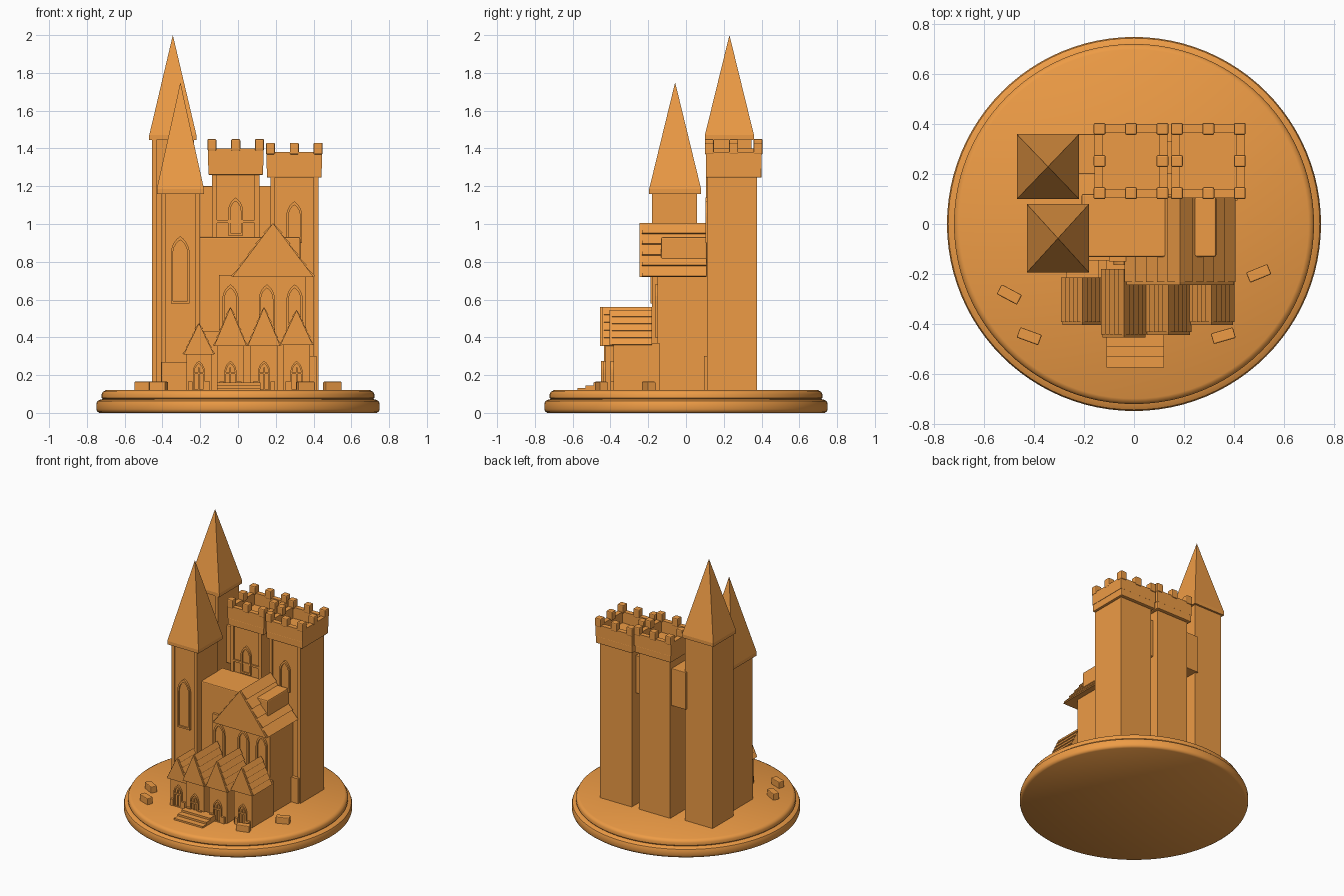
import bpy, bmesh, math
from mathutils import Matrix

if "Cube" in bpy.data.objects:
    bpy.data.objects.remove(bpy.data.objects["Cube"])

mat = bpy.data.materials.new("orange_plastic")
mat.diffuse_color = (0.85, 0.33, 0.06, 1)
mat.use_nodes = True
mat.node_tree.nodes["Principled BSDF"].inputs["Base Color"].default_value = mat.diffuse_color


def finish(name, bm, bevel=0.0):
    bmesh.ops.recalc_face_normals(bm, faces=bm.faces)
    me = bpy.data.meshes.new(name)
    bm.to_mesh(me)
    bm.free()
    ob = bpy.data.objects.new(name, me)
    bpy.context.collection.objects.link(ob)
    me.materials.append(mat)
    if bevel:
        m = ob.modifiers.new("Bevel", "BEVEL")
        m.width, m.segments = bevel, 2
    return ob


def add_box(bm, x0, x1, y0, y1, z0, z1):
    m = Matrix.Translation(((x0 + x1) / 2, (y0 + y1) / 2, (z0 + z1) / 2))
    bmesh.ops.create_cube(bm, size=1, matrix=m @ Matrix.Diagonal((x1 - x0, y1 - y0, z1 - z0, 1)))


def box(name, *dims, bevel=0.0):
    bm = bmesh.new()
    add_box(bm, *dims)
    return finish(name, bm, bevel)


def add_prism(bm, pts, y0, y1):
    """Extrude an x/z outline along y."""
    a = [bm.verts.new((x, y0, z)) for x, z in pts]
    b = [bm.verts.new((x, y1, z)) for x, z in pts]
    bm.faces.new(a)
    bm.faces.new(b[::-1])
    for i in range(len(a)):
        j = (i + 1) % len(a)
        bm.faces.new((a[i], b[i], b[j], a[j]))


def arch_pts(cx, w, z0, z1):
    """Pointed gothic arch outline, half width w."""
    zs = z1 - 1.9 * w
    right = []
    for i in range(6):
        t = math.radians(60 * i / 5)
        right.append((w - 2 * w * (1 - math.cos(t)), zs + 1.9 * w * math.sin(t) / math.sin(math.radians(60))))
    pts = [(-w, z0), (w, z0)] + right + [(-x, z) for x, z in right[-2::-1]]
    return [(cx + x, z) for x, z in pts]


def arch_window(name, cx, w, y, z0, z1, t=0.012):
    """Raised arch frame with a shallower pane; y is the wall face."""
    bm = bmesh.new()
    outer = arch_pts(cx, w, z0, z1)
    inner = arch_pts(cx, w - t, z0 + t, z1 - 1.6 * t)
    rings = [[bm.verts.new((x, yy, z)) for x, z in p]
             for p, yy in ((outer, y), (outer, y - 0.014), (inner, y - 0.014), (inner, y))]
    n = len(outer)
    for a, b in zip(rings, rings[1:]):
        for i in range(n):
            j = (i + 1) % n
            bm.faces.new((a[i], a[j], b[j], b[i]))
    add_prism(bm, inner, y - 0.004, y + 0.01)
    return finish(name, bm)


def shingle_roof(name, cx, hw, y0, y1, z0, z1, n, t=0.009):
    """Solid gable roof whose slopes step out in overlapping courses."""
    h = z1 - z0
    length = math.hypot(hw, h)
    nx, nz = h / length, hw / length
    right = []
    for i in range(n):
        a, b = i / n, (i + 1) / n
        right.append((hw * a, z1 - h * a))
        right.append((hw * b + nx * t, z1 - h * b + nz * t))
    right.append((hw, z0))
    pts = [(cx + x, z) for x, z in right] + [(cx - x, z) for x, z in right[:0:-1]]
    bm = bmesh.new()
    add_prism(bm, pts, y0 + 0.012, y1)
    # plain gable board on the front
    add_prism(bm, [(cx - hw, z0), (cx + hw, z0), (cx, z1)], y0, y0 + 0.014)
    return finish(name, bm)


# round base: two stacked rounded discs
bm = bmesh.new()
prof = [(0, 0), (0.735, 0), (0.746, 0.008), (0.75, 0.02), (0.75, 0.048), (0.745, 0.062), (0.73, 0.07),
        (0.716, 0.073), (0.722, 0.08), (0.722, 0.1), (0.715, 0.112), (0.7, 0.12), (0, 0.12)]
vs = [bm.verts.new((r, 0, z)) for r, z in prof]
es = [bm.edges.new(p) for p in zip(vs, vs[1:])]
bmesh.ops.spin(bm, geom=vs + es, cent=(0, 0, 0), axis=(0, 0, 1), angle=math.tau, steps=96)
bmesh.ops.remove_doubles(bm, verts=bm.verts, dist=1e-5)
base = finish("round_base", bm)
bpy.context.view_layer.objects.active = base
base.select_set(True)
bpy.ops.object.shade_smooth_by_angle(angle=math.radians(40))
base.select_set(False)

G = 0.115  # ground level, slightly sunk


def corner_strips(name, x0, x1, y0, z0, z1, w=0.025):
    bm = bmesh.new()
    add_box(bm, x0, x0 + w, y0 - 0.008, y0 + 0.01, z0, z1)
    add_box(bm, x1 - w, x1, y0 - 0.008, y0 + 0.01, z0, z1)
    finish(name, bm)


# spire towers
def spire_tower(name, x0, x1, y0, y1, eave, tip, inset):
    box(name + "_body", x0 + inset, x1 - inset, y0 + inset, y1 - inset, G, eave + 0.01)
    bm = bmesh.new()
    ring = [(x0, y0), (x1, y0), (x1, y1), (x0, y1)]
    lo = [bm.verts.new((x, y, eave)) for x, y in ring]
    hi = [bm.verts.new((x, y, eave + 0.025)) for x, y in ring]
    top = bm.verts.new(((x0 + x1) / 2, (y0 + y1) / 2, tip))
    bm.faces.new(lo)
    for i in range(4):
        j = (i + 1) % 4
        bm.faces.new((lo[i], lo[j], hi[j], hi[i]))
        bm.faces.new((hi[i], hi[j], top))
    finish(name + "_roof", bm)
    corner_strips(name + "_strips", x0 + inset, x1 - inset, y0 + inset, G, eave)


spire_tower("back_spire", -0.47, -0.22, 0.10, 0.36, 1.445, 2.0, 0.014)
spire_tower("front_spire", -0.43, -0.18, -0.195, 0.08, 1.16, 1.75, 0.022)
box("front_spire_plinth", -0.405, -0.21, -0.19, 0.05, G, 0.27)
arch_window("front_spire_window", -0.306, 0.05, -0.173, 0.58, 0.935)


# battlement towers
def keep_tower(name, cx, hw, cw, z_band, z_par, z_top):
    y0, y1 = 0.105, 0.40
    cy = (y0 + y1) / 2
    box(name + "_body", cx - hw, cx + hw, 0.118, 0.376, G, z_band + 0.01)
    corner_strips(name + "_strips", cx - hw, cx + hw, 0.118, G, z_band)
    box(name + "_band", cx - cw, cx + cw, y0, y1, z_band, z_band + 0.055, bevel=0.006)
    bm = bmesh.new()
    t, c, za = 0.034, cw + 0.002, z_band + 0.05
    add_box(bm, cx - c, cx + c, y0, y0 + t, za, z_par)
    add_box(bm, cx - c, cx + c, y1 - t, y1, za, z_par)
    for s in (-1, 1):
        xs = sorted((cx + s * c, cx + s * (c - t)))
        add_box(bm, *xs, y0, y1, za, z_par)
    finish(name + "_parapet", bm)
    bm = bmesh.new()
    for i in (-1, 0, 1):
        for j in (-1, 0, 1):
            if i or j:
                x, y, r = cx + i * 0.126, cy + j * 0.129, 0.024
                add_box(bm, x - r, x + r, y - r, y + r, z_par - 0.012, z_top)
    finish(name + "_merlons", bm, 0.007)


keep_tower("middle_keep", -0.012, 0.125, 0.145, 1.26, 1.4, 1.45)
keep_tower("right_keep", 0.298, 0.127, 0.145, 1.245, 1.38, 1.43)
arch_window("middle_keep_window", -0.013, 0.04, 0.118, 0.94, 1.14)
arch_window("right_keep_window", 0.298, 0.042, 0.118, 0.9, 1.12)
box("middle_keep_sill", -0.12, 0.1, 0.108, 0.13, 1.005, 1.02)
box("right_keep_plinth", 0.35, 0.415, 0.095, 0.13, G, 0.3)

# bridges between the towers
box("left_bridge", -0.25, -0.12, 0.20, 0.36, 0.93, 1.2, bevel=0.004)
box("right_bridge", 0.09, 0.19, 0.20, 0.33, 0.93, 1.2)

# hall with flat top, running through the gabled house
box("hall", -0.21, 0.12, -0.132, 0.12, G, 0.93, bevel=0.006)
box("hall_side_dormer", 0.1, 0.33, -0.132, 0.11, 0.6, 0.93, bevel=0.008)
box("house_body", -0.10, 0.36, -0.15, 0.12, G, 0.73)
box("hall_plinth", -0.21, -0.08, -0.147, 0, G, 0.43)
shingle_roof("house_roof", 0.185, 0.215, -0.245, 0.108, 0.72, 1.005, 5)
for i, x in enumerate((-0.04, 0.153, 0.3)):
    arch_window(f"house_window_{i}", x, 0.043, -0.15, 0.4, 0.68)

# row of gabled porches: centre, roof half width, front, back, eave, ridge
porches = [(-0.207, 0.08, -0.405, -0.215, 0.31, 0.475), (-0.04, 0.086, -0.455, -0.18, 0.355, 0.56),
           (0.138, 0.086, -0.445, -0.18, 0.355, 0.56), (0.31, 0.086, -0.405, -0.18, 0.36, 0.545)]
for i, (x, hw, f, b, e, r) in enumerate(porches):
    shingle_roof(f"porch_roof_{i}", x, hw, f, b, e, r, 5, 0.007)
    bw, fy = hw - 0.014, f + 0.02
    box(f"porch_body_{i}", x - bw, x + bw, fy, -0.14, G, e + 0.01)
    arch_window(f"porch_door_{i}", x, 0.032, fy, G, 0.275, 0.009)
    bm = bmesh.new()
    add_box(bm, x - 0.004, x + 0.004, fy - 0.012, fy, G, 0.24)
    add_box(bm, x - 0.024, x + 0.024, fy - 0.012, fy, 0.205, 0.215)
    for s in (-1, 1):
        cx = x + s * 0.046
        add_box(bm, cx - 0.013, cx + 0.013, fy - 0.016, fy + 0.01, G, 0.165)
    finish(f"porch_door_trim_{i}", bm)

# entrance steps
for i in range(3):
    box(f"step_{i}", -0.11, 0.12, -0.575 + 0.042 * i, -0.42, G, 0.132 + 0.014 * i)

# loose stones on the ground
for i, (x, y, a) in enumerate([(-0.5, -0.283, -28), (-0.42, -0.45, -20), (0.5, -0.198, 22), (0.358, -0.448, 16)]):
    ob = box(f"stone_{i}", -0.046, 0.046, -0.022, 0.022, 0, 0.05, bevel=0.005)
    ob.location = (x, y, G)
    ob.rotation_euler.z = math.radians(a)
